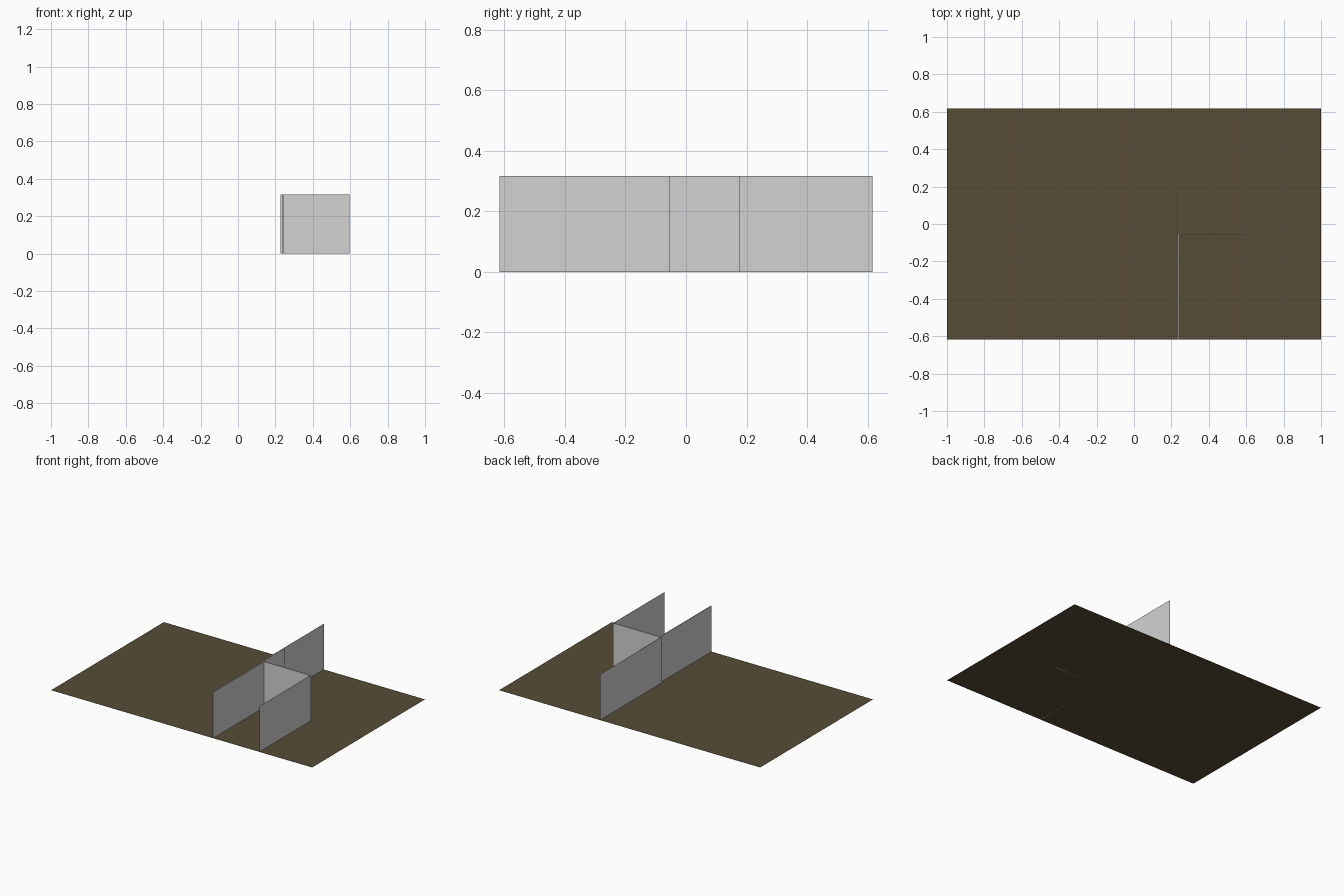
import bpy

if "Cube" in bpy.data.objects:
    bpy.data.objects.remove(bpy.data.objects["Cube"])


def material(name, rgb):
    m = bpy.data.materials.new(name)
    m.diffuse_color = (*rgb, 1)
    m.use_nodes = True
    m.node_tree.nodes["Principled BSDF"].inputs["Base Color"].default_value = m.diffuse_color
    return m


BROWN = material("brown_floor", (0.095, 0.075, 0.037))
GREY = material("pale_grey_wall", (0.64, 0.65, 0.64))
HEIGHT = 0.317
FRONT, BACK = -0.617, 0.617
JOG, CROSS = 0.178, -0.059   # depths where the wall line steps


def mesh_object(name, verts, faces, mat):
    me = bpy.data.meshes.new(name)
    me.from_pydata(verts, [], faces)
    me.materials.append(mat)
    ob = bpy.data.objects.new(name, me)
    bpy.context.collection.objects.link(ob)
    return ob


def sheet_wall(name, a, b):
    """Zero-thickness upright panel from plan point a to b."""
    verts = [(*a, 0), (*b, 0), (*b, HEIGHT), (*a, HEIGHT)]
    mesh_object(name, verts, [(0, 1, 2, 3)], GREY)


def thin_wall(name, x0, x1, y0, y1):
    """Very thin upright slab."""
    plan = [(x0, y0), (x1, y0), (x1, y1), (x0, y1)]
    verts = [(x, y, z) for z in (0, HEIGHT) for x, y in plan]
    faces = [(3, 2, 1, 0), (4, 5, 6, 7)]
    faces += [(i, (i + 1) % 4, (i + 1) % 4 + 4, i + 4) for i in range(4)]
    mesh_object(name, verts, faces, GREY)


# Flat floor
mesh_object("floor", [(-1, FRONT, 0), (1, FRONT, 0), (1, BACK, 0), (-1, BACK, 0)],
            [(0, 1, 2, 3)], BROWN)

# Dividing wall running front to back, in three stepped lengths
sheet_wall("back_wall", (0.226, JOG), (0.226, BACK))
thin_wall("middle_wall", 0.226, 0.231, CROSS, JOG)
thin_wall("front_left_wall", 0.236, 0.242, FRONT, CROSS)

# Cross wall and right side of the front room
thin_wall("cross_wall", 0.226, 0.596, CROSS, CROSS + 0.005)
sheet_wall("front_right_wall", (0.596, FRONT), (0.596, CROSS + 0.005))
